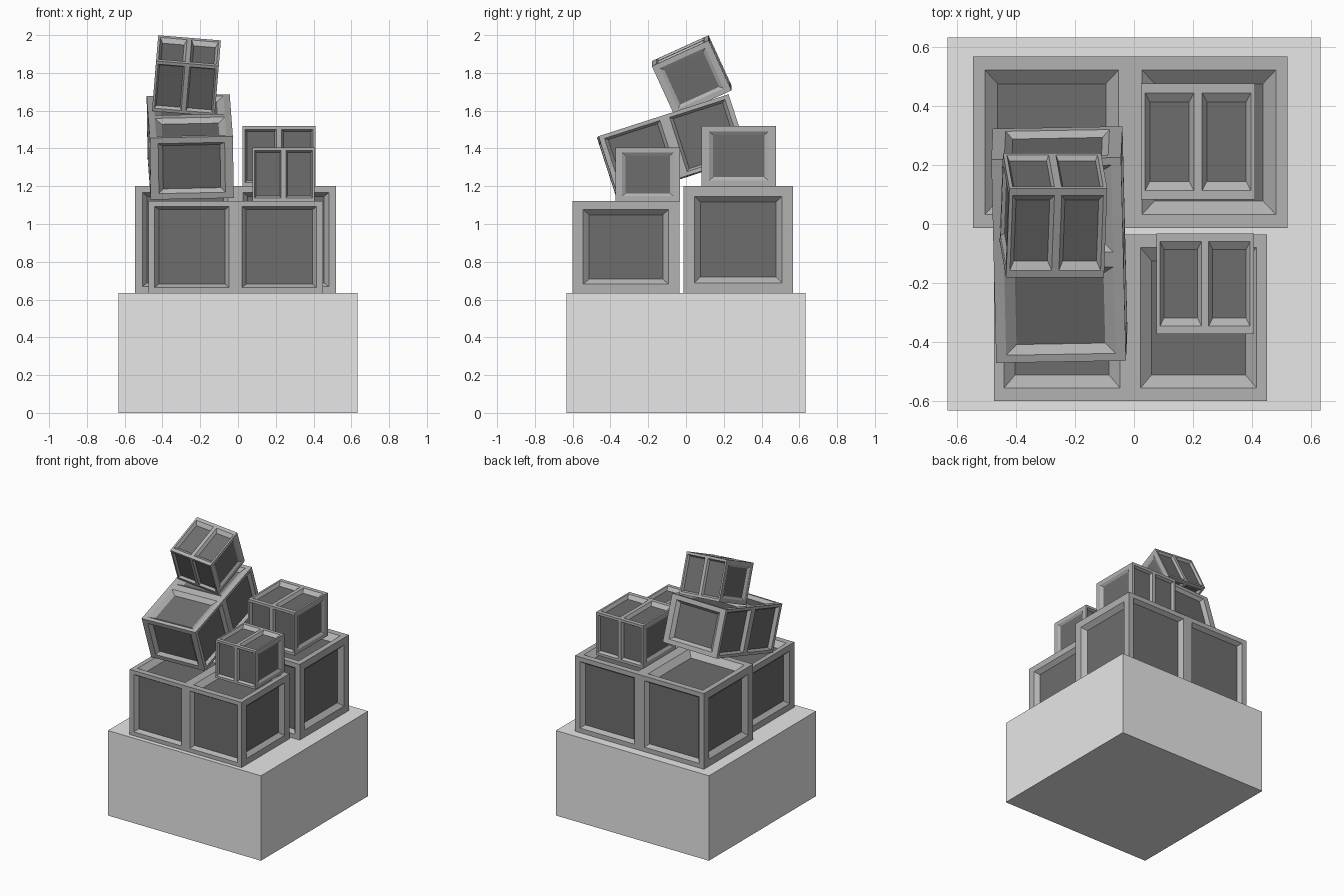
import bpy, bmesh, math
from mathutils import Vector, Matrix

if "Cube" in bpy.data.objects:
    bpy.data.objects.remove(bpy.data.objects["Cube"])

def material(name, v):
    m = bpy.data.materials.new(name)
    m.diffuse_color = (v, v, v, 1)
    m.use_nodes = True
    m.node_tree.nodes["Principled BSDF"].inputs["Base Color"].default_value = m.diffuse_color
    return m

STONE = material("light grey", 0.8)
FRAME = material("mid grey", 0.445)
PANEL = material("dark grey", 0.155)

def finish(name, bm, mats):
    me = bpy.data.meshes.new(name)
    bmesh.ops.remove_doubles(bm, verts=bm.verts, dist=1e-5)
    bmesh.ops.recalc_face_normals(bm, faces=bm.faces)
    bm.to_mesh(me)
    bm.free()
    for m in mats:
        me.materials.append(m)
    ob = bpy.data.objects.new(name, me)
    bpy.context.collection.objects.link(ob)
    return ob

# sides of a unit crate: normal, u axis, v axis, panel count,
# frame margin (u, v), bevel width (u, v), recess depth
X, Y, Z = Vector((1, 0, 0)), Vector((0, 1, 0)), Vector((0, 0, 1))
SIDES = []
for s in (1, -1):
    SIDES += [(Y * s, X, Z, 2, (.037, .06), (.023, .035), .05),
              (Z * s, X, Y, 2, (.037, .078), (.041, .08), .07),
              (X * s, Y, Z, 1, (.1, .095), (.055, .055), .03)]

def crate(name, centre, size, rot=(0, 0, 0), turn=0):
    """Box with recessed, bevel-edged panels on every side."""
    bm = bmesh.new()
    for n, u, v, count, margin, bevel, depth in SIDES:
        for i in range(count):
            u0, u1 = i / count - .5, (i + 1) / count - .5

            def ring(a, b, d):
                base = n * (.5 - d)
                return [bm.verts.new(base + u * p + v * q) for p, q in
                        ((u0 + a, -.5 + b), (u1 - a, -.5 + b),
                         (u1 - a, .5 - b), (u0 + a, .5 - b))]
            rings = [ring(0, 0, 0), ring(*margin, 0),
                     ring(margin[0] + bevel[0], margin[1] + bevel[1], depth)]
            for r, t in zip(rings, rings[1:]):
                for k in range(4):
                    j = (k + 1) % 4
                    bm.faces.new((r[k], r[j], t[j], t[k]))
            bm.faces.new(rings[2]).material_index = 1
    bmesh.ops.scale(bm, vec=size, verts=bm.verts)
    bm.transform(Matrix.Rotation(math.radians(turn), 4, 'Z'))
    ob = finish(name, bm, (FRAME, PANEL))
    ob.location = centre
    ob.rotation_euler = [math.radians(a) for a in rot]

# plinth
bm = bmesh.new()
bmesh.ops.create_cube(bm, size=1)
bmesh.ops.scale(bm, vec=(1.265, 1.265, .635), verts=bm.verts)
bmesh.ops.translate(bm, vec=(0, 0, .3175), verts=bm.verts)
finish("plinth", bm, (STONE,))

# two large crates, side by side
crate("large_back_crate", (-.0125, .277, .9175), (1.065, .58, .565))
crate("large_front_crate", (-.0125, -.318, .8785), (.925, .565, .487))
# two small crates on the right
crate("small_back_crate", (.217, .279, 1.36), (.387, .393, .32))
crate("small_front_crate", (.241, -.203, 1.2625), (.33, .34, .285))
# leaning crate and the one balanced on top of it
crate("leaning_crate", (-.253, -.07, 1.408), (.724, .44, .343), (17.9, -1.2, 1), 90)
crate("top_crate", (-.273, .03, 1.785), (.333, .33, .292), (24.5, 4.7, 0))
